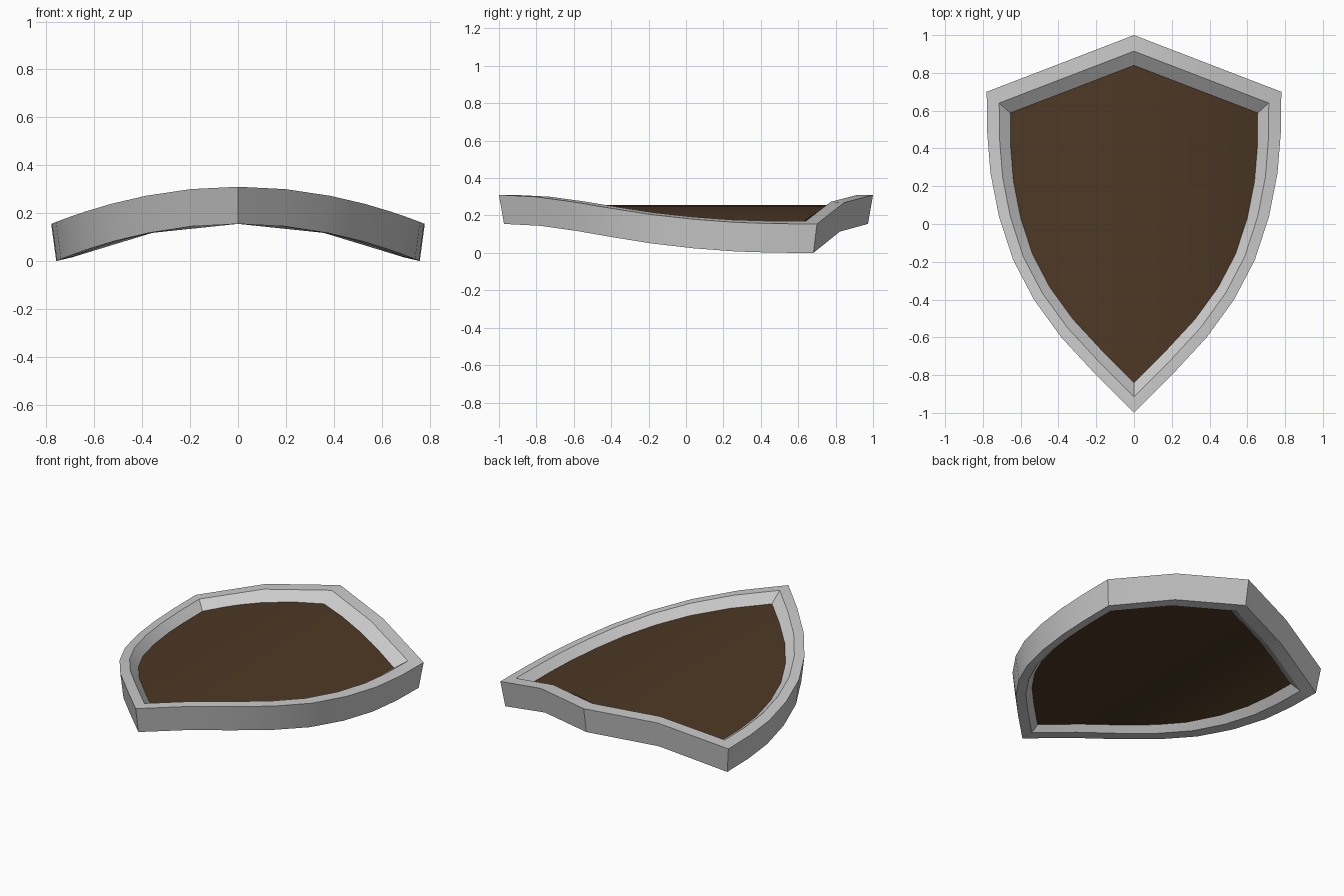
import bpy, bmesh, math

if "Cube" in bpy.data.objects:
    bpy.data.objects.remove(bpy.data.objects["Cube"])

# Right half of the shield outline, top point to bottom tip
HALF = [(0, 1), (0.4, 0.846), (0.78, 0.70), (0.777, 0.48), (0.76, 0.27),
        (0.715, 0.04), (0.64, -0.19), (0.53, -0.40), (0.385, -0.60),
        (0.2, -0.80), (0, -1)]
OUTLINE = HALF + [(-x, y) for x, y in HALF[-2:0:-1]]
WIDTH = 0.78


def finish(bm, name):
    bmesh.ops.recalc_face_normals(bm, faces=bm.faces)
    mesh = bpy.data.meshes.new(name)
    bm.to_mesh(mesh)
    bm.free()
    obj = bpy.data.objects.new(name, mesh)
    bpy.context.collection.objects.link(obj)
    bpy.ops.object.select_all(action='DESELECT')
    obj.select_set(True)
    bpy.context.view_layer.objects.active = obj
    bpy.ops.object.shade_smooth_by_angle(angle=math.radians(25))
    return obj


# Metal rim: cross-section of (outline scale, height at centre, drop at sides)
PROFILE = [(1.0, 0.31, 0.155), (0.915, 0.31, 0.14), (0.84, 0.255, 0.125),
           (0.84, 0.185, 0.125), (0.89, 0.155, 0.14), (0.973, 0.155, 0.155)]
bm = bmesh.new()
rings = [[bm.verts.new((x * s, y * s, h - d * (x / WIDTH) ** 2))
          for x, y in OUTLINE] for s, h, d in PROFILE]
n = len(OUTLINE)
for k, a in enumerate(rings):
    b = rings[(k + 1) % len(rings)]
    for i in range(n):
        j = (i + 1) % n
        bm.faces.new((a[i], a[j], b[j], b[i]))
finish(bm, "shield_rim")

# Wooden board: flat outline cut into vertical strips, thickened, then bent
S = 0.84
bm = bmesh.new()
base = bm.faces.new([bm.verts.new((x * S, y * S, 0)) for x, y in OUTLINE])
for x in (0, 0.2, 0.4, 0.53, 0.64):
    for cut in {x * S, -x * S}:
        bmesh.ops.bisect_plane(bm, geom=bm.verts[:] + bm.edges[:] + bm.faces[:],
                               dist=1e-4, plane_co=(cut, 0, 0), plane_no=(1, 0, 0))
ext = bmesh.ops.extrude_face_region(bm, geom=bm.faces[:], use_keep_orig=True)
for v in ext["geom"]:
    if isinstance(v, bmesh.types.BMVert):
        v.co.z = 0.07
for v in bm.verts:
    v.co.z += 0.185 - 0.125 * (v.co.x / (WIDTH * S)) ** 2
board = finish(bm, "shield_board")
wood = bpy.data.materials.new("dark_wood")
wood.diffuse_color = (0.075, 0.04, 0.018, 1)
wood.use_nodes = True
wood.node_tree.nodes["Principled BSDF"].inputs["Base Color"].default_value = wood.diffuse_color
board.data.materials.append(wood)
